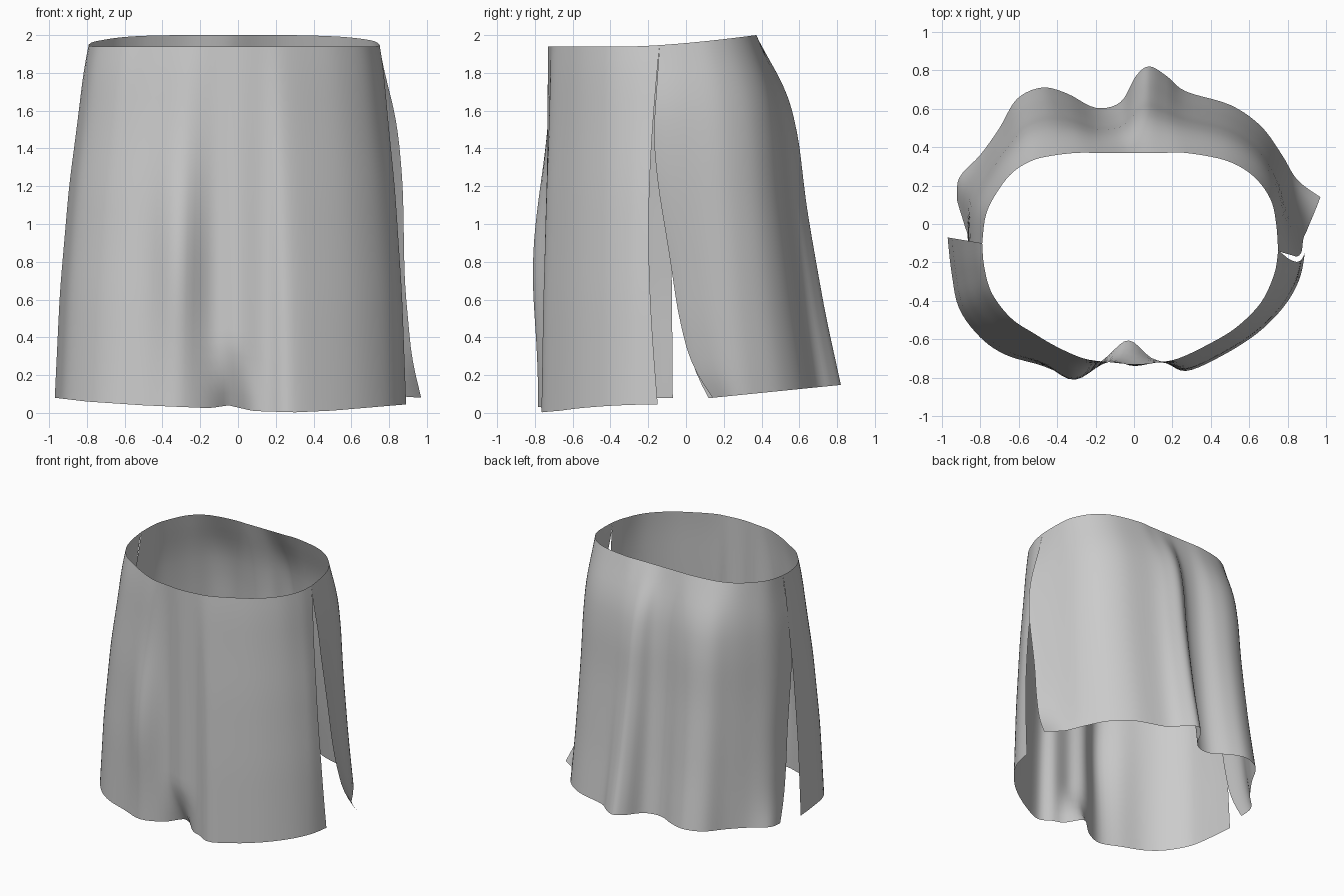
import bpy, bmesh, math

if "Cube" in bpy.data.objects:
    bpy.data.objects.remove(bpy.data.objects["Cube"])

COLS_PER_SPAN, ROWS = 5, 28

# Each entry pairs a hem point with its waist point: hem x, hem y, waist x, waist y
FRONT = [(-.97, -.07, -.79, -.10), (-.95, -.25, -.78, -.22), (-.91, -.44, -.74, -.36),
         (-.80, -.59, -.64, -.49), (-.67, -.68, -.52, -.57), (-.50, -.73, -.40, -.64),
         (-.32, -.78, -.26, -.70), (-.13, -.71, -.12, -.72), (0, -.74, 0, -.73),
         (.15, -.72, .12, -.72), (.27, -.765, .23, -.70), (.45, -.69, .38, -.63),
         (.64, -.57, .53, -.54), (.78, -.43, .66, -.41), (.86, -.29, .73, -.26),
         (.89, -.15, .75, -.14)]
BACK = [(.97, .14, .75, -.14), (.85, .23, .74, 0), (.77, .36, .71, .13), (.66, .51, .62, .25),
        (.50, .62, .48, .33), (.27, .69, .27, .37), (.17, .77, .15, .37), (.08, .82, .07, .37),
        (.01, .77, .01, .37), (-.07, .635, -.07, .37), (-.20, .605, -.18, .37),
        (-.35, .68, -.30, .37), (-.48, .71, -.43, .355), (-.61, .65, -.53, .33),
        (-.70, .50, -.63, .27), (-.80, .36, -.71, .17), (-.91, .24, -.77, .05),
        (-.92, .12, -.79, -.10)]

# Flare from waist (0) to hem (1) as a function of drop down the cloth
FLARE_FRONT = [(0, 0), (.07, .15), (.21, .32), (.4, .58), (.7, .85), (1, 1)]
FLARE_BACK = [(0, 0), (.09, .2), (.16, .37), (.29, .5), (.48, .59), (.61, .68), (.8, .82), (1, 1)]
EDGE_X = [(0, 0), (.075, .1), (.156, .3), (.25, .45), (.4, .56), (.67, .6), (.89, .77), (1, 1)]
EDGE_Y = [(0, 0), (.26, -.12), (.4, -.03), (.59, .18), (.77, .36), (.91, .6), (1, 1)]
HEM_Z = [(-.97, .08), (-.8, .06), (-.5, .04), (-.15, .025), (-.05, .04), (.08, .01),
         (.3, .003), (.5, .012), (.89, .045)]


def sample(table, x):
    """Piecewise linear lookup."""
    if x <= table[0][0]:
        return table[0][1]
    for (a, b), (c, d) in zip(table, table[1:]):
        if x <= c:
            return b + (d - b) * (x - a) / (c - a)
    return table[-1][1]


def soft(table, x):
    """Lookup averaged over a small window so the flare stays smooth."""
    w = min(.05, x, 1 - x)
    return sum(sample(table, x + w * k / 2) for k in range(-2, 3)) / 5


def spline(points):
    """Catmull-Rom curve through paired points."""
    out, n = [], len(points)
    for i in range(n - 1):
        p = [points[max(0, min(n - 1, i + k))] for k in (-1, 0, 1, 2)]
        for j in range(COLS_PER_SPAN):
            t = j / COLS_PER_SPAN
            out.append([.5 * (2 * b + (c - a) * t + (2 * a - 5 * b + 4 * c - d) * t * t
                              + (3 * b - a - 3 * c + d) * t ** 3) for a, b, c, d in zip(*p)])
    return out + [list(points[-1])]


def front_shape(hx, hy, wx, wy, u, s):
    f = soft(FLARE_FRONT, s)
    x, y = wx + (hx - wx) * f, wy + (hy - wy) * f
    # right slit edge bows forward, belly fold on the left, tuck at the hem centre
    y -= .05 * math.sin(math.pi * s) * math.exp(-((1 - u) / .06) ** 2)
    y -= .05 * math.exp(-((x + .32) / .12) ** 2 - ((s - .58) / .25) ** 2)
    y += .13 * math.exp(-((x + .02) / .09) ** 2) * max(0, (s - .82) / .18) ** 1.5
    return x, y, sample(HEM_Z, hx)


def back_shape(hx, hy, wx, wy, u, s):
    f = soft(FLARE_BACK, s)
    w = math.exp(-(min(u, 1 - u) / .08) ** 2)
    fx = f + (soft(EDGE_X, s) - f) * w
    fy = f + (soft(EDGE_Y, s) - f) * w
    return wx + (hx - wx) * fx, wy + (hy - wy) * fy, .08 + .1 * (hy - .14)


def panel(name, points, shape):
    """Loft a cloth panel from waist to hem."""
    bm = bmesh.new()
    cols = spline(points)
    grid = []
    for r in range(ROWS + 1):
        s = r / ROWS
        row = []
        for i, (hx, hy, wx, wy) in enumerate(cols):
            x, y, hem = shape(hx, hy, wx, wy, i / (len(cols) - 1), s)
            top = 1.94 + .06 * (max(0, wy + .3) / .67) ** 1.5
            row.append(bm.verts.new((x, y, top + (hem - top) * s)))
        grid.append(row)
    for a, b in zip(grid, grid[1:]):
        for i in range(len(a) - 1):
            bm.faces.new((a[i], b[i], b[i + 1], a[i + 1])).smooth = True
    mesh = bpy.data.meshes.new(name)
    bm.to_mesh(mesh)
    bm.free()
    obj = bpy.data.objects.new(name, mesh)
    bpy.context.collection.objects.link(obj)


# Two skirt panels meeting at the waist, split down both sides
panel("skirt_front_panel", FRONT, front_shape)
panel("skirt_back_panel", BACK, back_shape)
